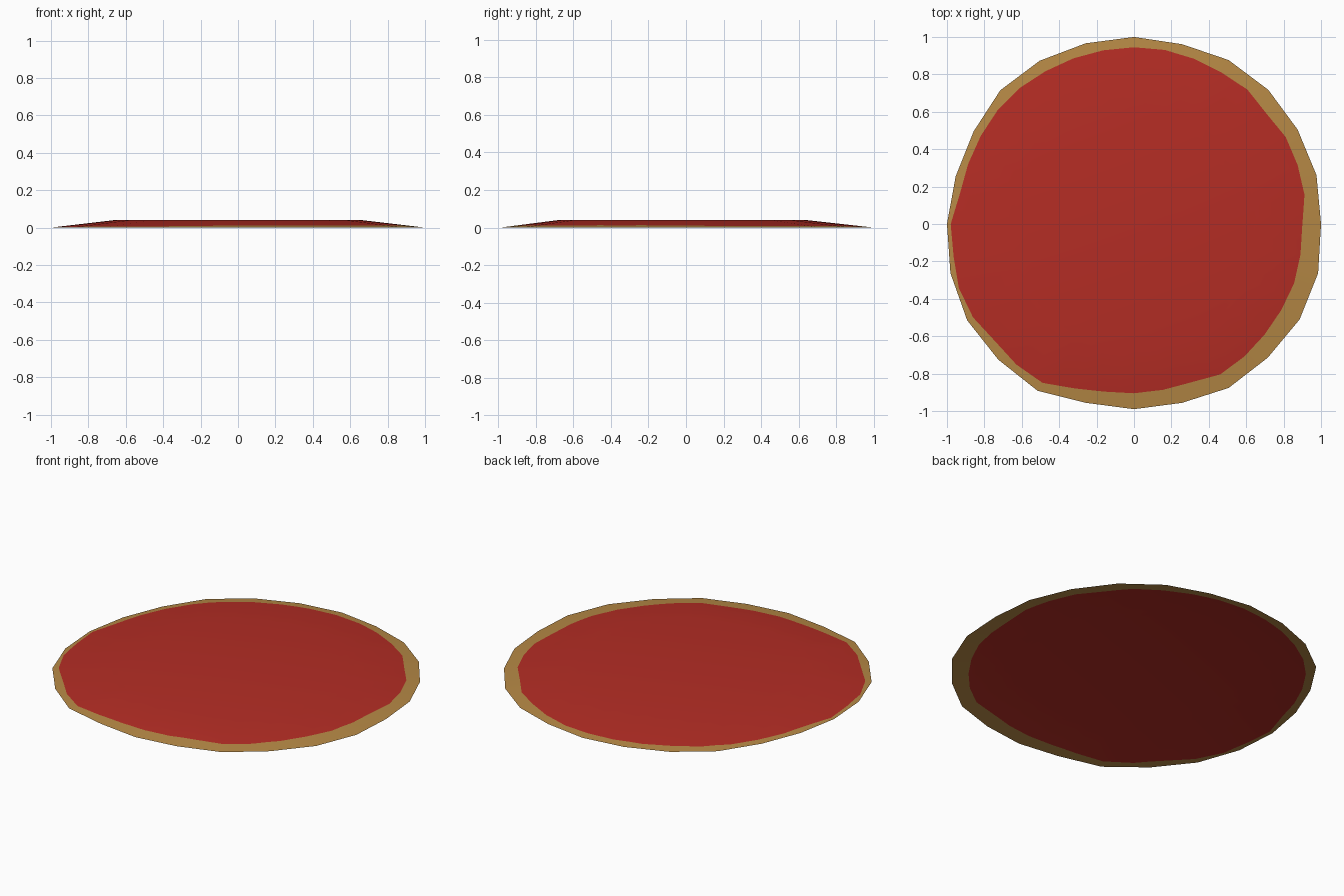
import bpy, bmesh, math
from mathutils import Vector

if "Cube" in bpy.data.objects:
    bpy.data.objects.remove(bpy.data.objects["Cube"])

# Slightly uneven hand-shaped rim: radius every 15 degrees
RIM = [1.0, 1.01, 1.01, 1.015, 1.012, 0.995, 1.0, 1.0, 1.008, 1.011, 0.99, 0.987,
       1.0, 1.016, 1.03, 1.026, 1.03, 0.99, 0.99, 0.99, 1.012, 1.011, 1.022, 1.019]
# Edge of the sauce: radius every 10 degrees
SAUCE = [0.90, 0.925, 0.93, 0.935, 0.922, 0.94, 0.935, 0.94, 0.945, 0.945, 0.943, 0.943,
         0.944, 0.95, 0.95, 0.945, 0.943, 0.945, 0.98, 0.98, 0.997, 0.995, 0.972, 0.98,
         0.98, 0.935, 0.91, 0.905, 0.90, 0.90, 0.927, 0.922, 0.915, 0.912, 0.913, 0.905]
TOP_R, TOP_Z, TOP_Y = 0.66, 0.04, -0.02
SPOKES = 72


def polar(r, deg, z=0.0, y=0.0):
    a = math.radians(deg)
    return Vector((r * math.cos(a), r * math.sin(a) + y, z))


def on_polygon(radii, deg, z=0.0, y=0.0):
    """Point along the straight sides of a polygon given by radii."""
    step = 360 / len(radii)
    i = int(deg // step)
    t = (deg - i * step) / step
    a = polar(radii[i % len(radii)], i * step, z, y)
    b = polar(radii[(i + 1) % len(radii)], (i + 1) * step, z, y)
    return a.lerp(b, t)


def material(name, color):
    m = bpy.data.materials.new(name)
    m.diffuse_color = (*color, 1)
    m.use_nodes = True
    m.node_tree.nodes["Principled BSDF"].inputs["Base Color"].default_value = m.diffuse_color
    return m


# Open, shallow domed disc: flat top, sauce slope, crust band
bm = bmesh.new()
rings = [[], [], []]
for k in range(SPOKES):
    deg = k * 360 / SPOKES
    inner = on_polygon([TOP_R] * 24, deg, TOP_Z, TOP_Y)
    rim = on_polygon(RIM, deg)
    r_sauce = on_polygon(SAUCE, deg).length
    t = (r_sauce - inner.xy.length) / (rim.xy.length - inner.xy.length)
    edge = inner.lerp(rim, min(t, 0.985))
    for ring, p in zip(rings, (inner, edge, rim)):
        ring.append(bm.verts.new(p))

bm.faces.new(rings[0])
for band in range(2):
    a, b = rings[band], rings[band + 1]
    for k in range(SPOKES):
        n = (k + 1) % SPOKES
        f = bm.faces.new((a[k], b[k], b[n], a[n]))
        f.material_index = band
for f in bm.faces:
    f.smooth = True

mesh = bpy.data.meshes.new("pizza_base")
bm.to_mesh(mesh)
bm.free()
mesh.materials.append(material("tomato red", (0.46, 0.026, 0.018)))
mesh.materials.append(material("crust tan", (0.47, 0.25, 0.06)))
bpy.context.collection.objects.link(bpy.data.objects.new("pizza_base", mesh))
